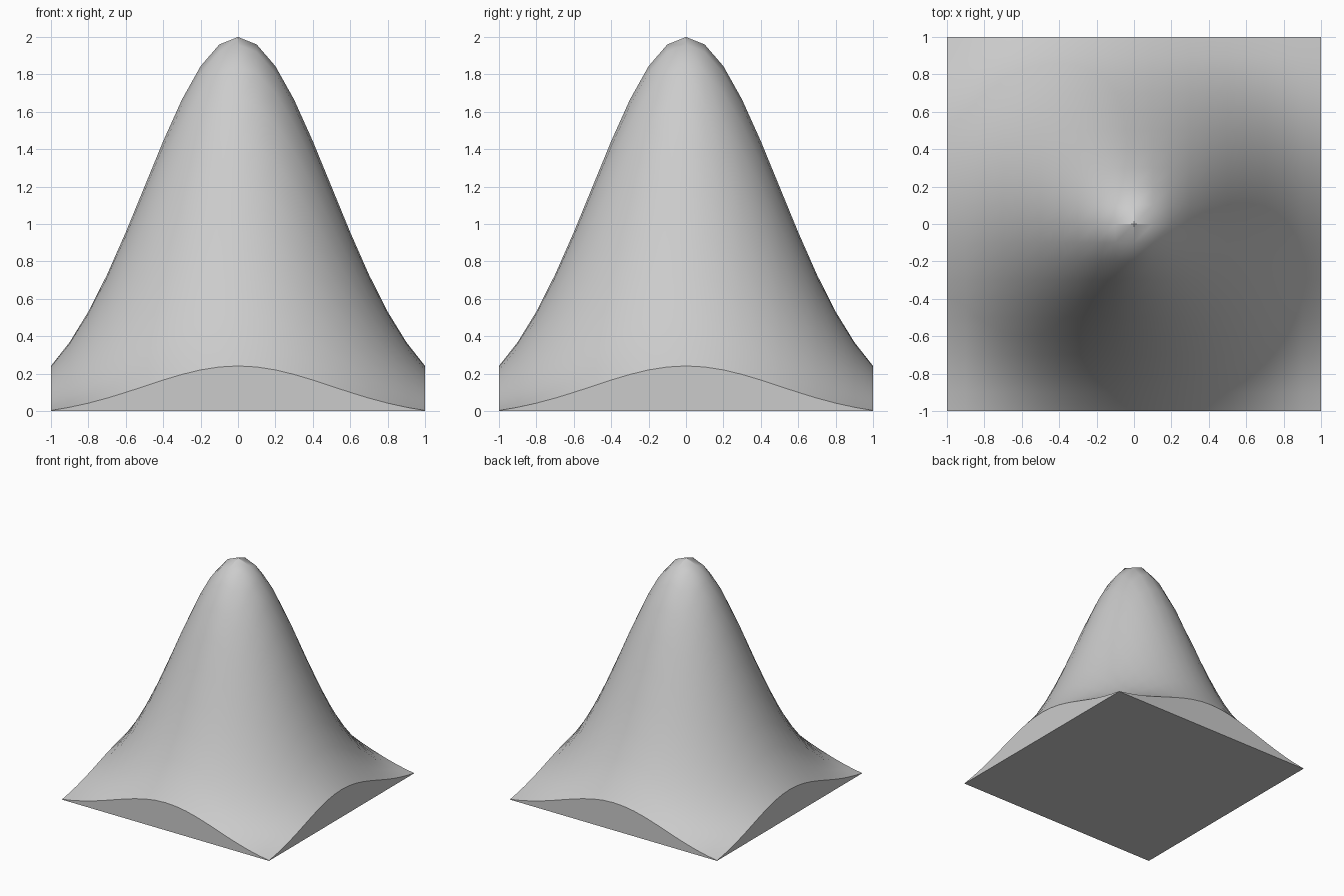
import bpy, bmesh, math

cube = bpy.data.objects.get("Cube")
if cube:
    bpy.data.objects.remove(cube, do_unlink=True)

PEAK, RIM, FALLOFF = 2.0, 0.003, 2.0


def bell_height(x, y):
    """Bell curve that falls from PEAK at the centre to RIM at the corners."""
    corner = math.exp(-2 * FALLOFF)
    bell = (math.exp(-FALLOFF * (x * x + y * y)) - corner) / (1 - corner)
    return RIM + (PEAK - RIM) * bell


# Curved top surface
bm = bmesh.new()
bmesh.ops.create_grid(bm, x_segments=20, y_segments=20, size=1)
for v in bm.verts:
    v.co.z = bell_height(v.co.x, v.co.y)

# Side walls dropped from the border to the ground
border = [e for e in bm.edges if e.is_boundary]
walls = bmesh.ops.extrude_edge_only(bm, edges=border)["geom"]
for v in walls:
    if isinstance(v, bmesh.types.BMVert):
        v.co.z = 0

# Flat base
bmesh.ops.contextual_create(bm, geom=[e for e in bm.edges if e.is_boundary])
bmesh.ops.recalc_face_normals(bm, faces=bm.faces)

mesh = bpy.data.meshes.new("bell_surface_block")
bm.to_mesh(mesh)
bm.free()
block = bpy.data.objects.new("bell_surface_block", mesh)
bpy.context.collection.objects.link(block)

# Single plain grey
grey = bpy.data.materials.new("light_grey")
grey.use_nodes = True
color = (0.6, 0.6, 0.6, 1)
grey.diffuse_color = color
for node in grey.node_tree.nodes:
    if node.type == "BSDF_PRINCIPLED":
        node.inputs["Base Color"].default_value = color
mesh.materials.append(grey)

# Smooth slopes, crisp border and tip
bpy.ops.object.select_all(action="DESELECT")
block.select_set(True)
bpy.context.view_layer.objects.active = block
bpy.ops.object.shade_smooth_by_angle(angle=math.radians(30))
